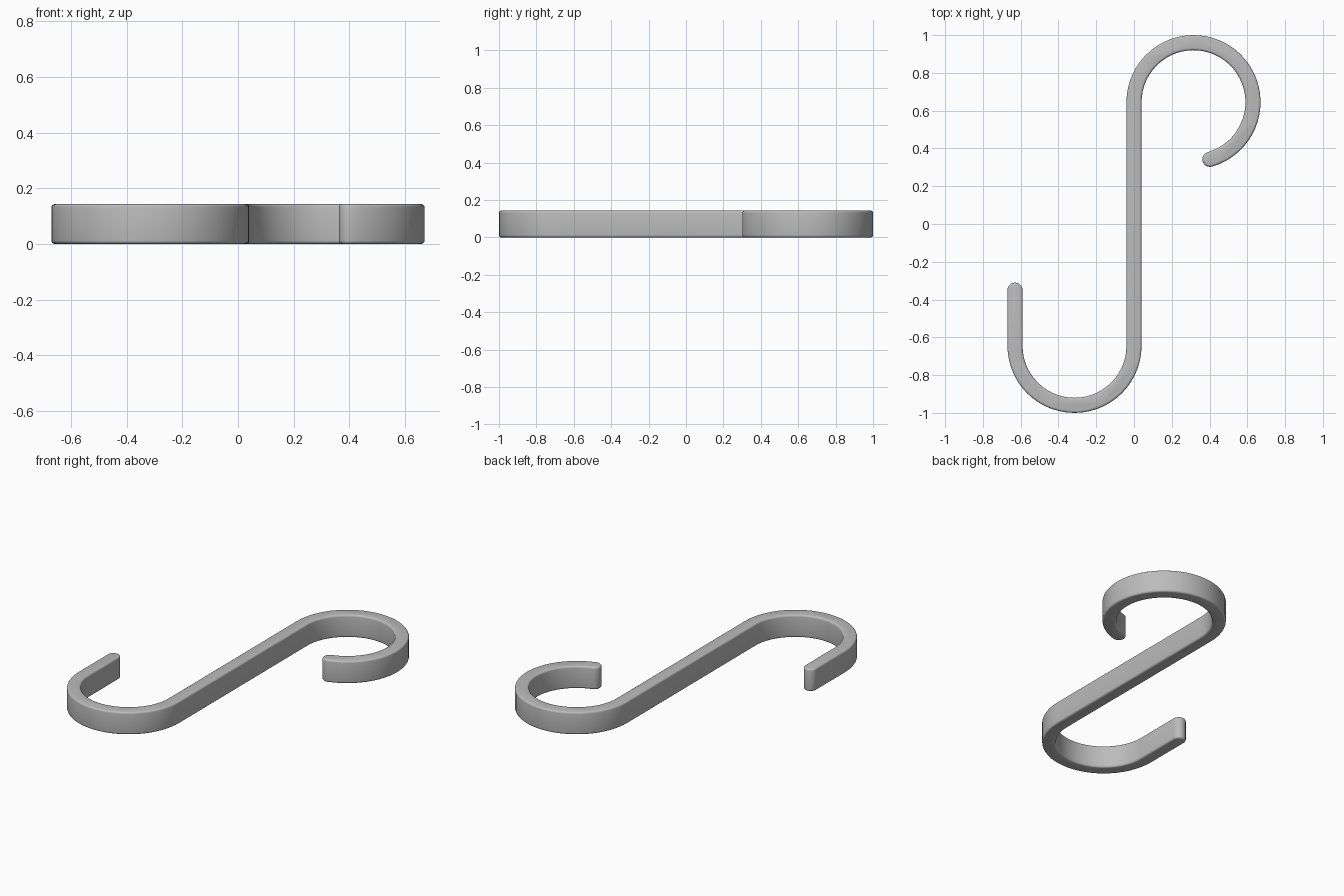
import bpy, bmesh
from math import radians, cos, sin
from mathutils import Vector

if "Cube" in bpy.data.objects:
    bpy.data.objects.remove(bpy.data.objects["Cube"], do_unlink=True)

HALF = 0.04      # half the strip width
HEIGHT = 0.143
RADIUS = 0.315   # centre line radius of both bends
BEND_Y = 0.645
EDGE = 0.012     # rounding of the rims


def arc(centre, radius, start, end, steps):
    """Points on an arc, angles in degrees."""
    angles = [radians(start + (end - start) * i / steps) for i in range(steps + 1)]
    return [Vector((centre[0] + radius * cos(a), centre[1] + radius * sin(a))) for a in angles]


# Centre line: straight tip, lower bend, shaft, upper bend curling inward
path = [Vector((-2 * RADIUS, -0.35))]
path += arc((-RADIUS, -BEND_Y), RADIUS, 180, 360, 28)
path += arc((RADIUS, BEND_Y), RADIUS, 180, -74, 40)

# Offset the centre line to both sides
left, right = [], []
for i, p in enumerate(path):
    ahead = path[min(i + 1, len(path) - 1)] - p
    behind = p - path[max(i - 1, 0)]
    d = (ahead.normalized() + behind.normalized()).normalized()
    if i == len(path) - 1:
        d = Vector((-cos(radians(16)), -sin(radians(16))))
    side = Vector((-d.y, d.x)) * HALF
    left.append(p + side)
    right.append(p - side)


def cap(centre, first):
    """Half-round tip, turning clockwise from the first point."""
    start = (first - centre).to_2d()
    pts = []
    for i in range(1, 10):
        a = -radians(180) * i / 10
        pts.append(centre + Vector((start.x * cos(a) - start.y * sin(a),
                                    start.x * sin(a) + start.y * cos(a))))
    return pts


outline = left + cap(path[-1], left[-1]) + right[::-1] + cap(path[0], right[0])

# Extrude the outline and round the upper and lower rims
bm = bmesh.new()
base = bm.faces.new([bm.verts.new((p.x, p.y, 0)) for p in outline])
top = bmesh.ops.extrude_face_region(bm, geom=[base], use_keep_orig=True)
bmesh.ops.translate(bm, vec=(0, 0, HEIGHT),
                    verts=[g for g in top["geom"] if isinstance(g, bmesh.types.BMVert)])
bmesh.ops.recalc_face_normals(bm, faces=bm.faces)
rims = [e for e in bm.edges if abs(e.verts[0].co.z - e.verts[1].co.z) < 1e-5]
bmesh.ops.bevel(bm, geom=rims, offset=EDGE, segments=4, profile=0.5, affect='EDGES')
bmesh.ops.recalc_face_normals(bm, faces=bm.faces)

mesh = bpy.data.meshes.new("s_hook")
bm.to_mesh(mesh)
bm.free()
hook = bpy.data.objects.new("s_hook", mesh)
bpy.context.collection.objects.link(hook)

# Plain grey finish
grey = bpy.data.materials.new("grey")
grey.use_nodes = True
colour = (0.5, 0.5, 0.5, 1)
grey.diffuse_color = colour
grey.node_tree.nodes["Principled BSDF"].inputs["Base Color"].default_value = colour
mesh.materials.append(grey)

bpy.context.view_layer.objects.active = hook
hook.select_set(True)
bpy.ops.object.shade_smooth_by_angle(angle=radians(30))
